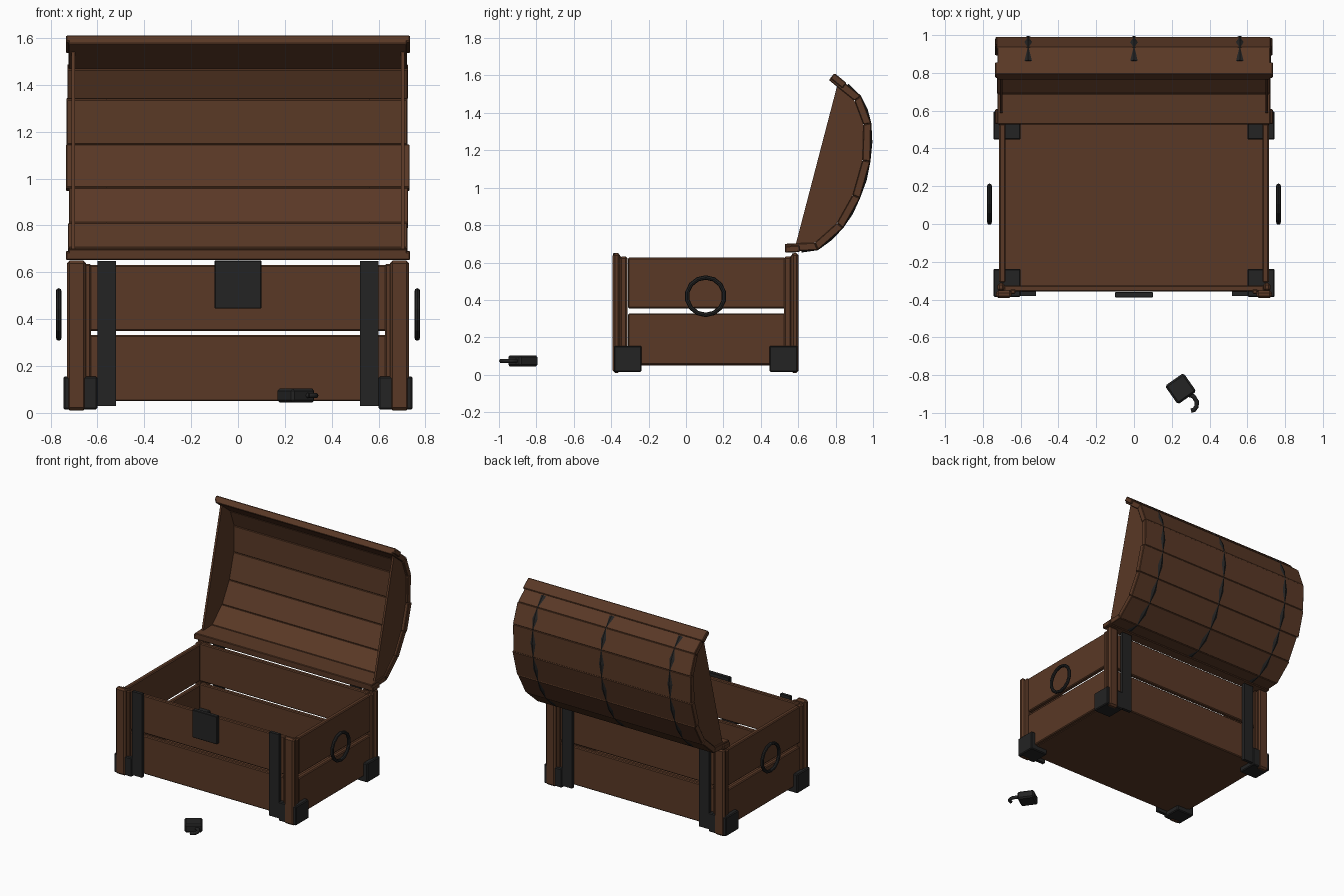
import bpy, bmesh, math, random
from mathutils import Vector, Matrix

random.seed(4)
if "Cube" in bpy.data.objects:
    bpy.data.objects.remove(bpy.data.objects["Cube"])


def material(name, rgb):
    m = bpy.data.materials.new(name)
    m.use_nodes = True
    m.diffuse_color = (*rgb, 1)
    m.node_tree.nodes["Principled BSDF"].inputs["Base Color"].default_value = (*rgb, 1)
    return m


WOOD = material("brown wood", (0.1, 0.04, 0.019))
IRON = material("dark iron", (0.017, 0.017, 0.017))


def finish(name, bm, mat, bevel=0.0):
    if bevel:
        bmesh.ops.bevel(bm, geom=bm.edges[:], offset=bevel, segments=1, affect='EDGES')
    bmesh.ops.recalc_face_normals(bm, faces=bm.faces[:])
    mesh = bpy.data.meshes.new(name)
    bm.to_mesh(mesh)
    bm.free()
    mesh.materials.append(mat)
    ob = bpy.data.objects.new(name, mesh)
    bpy.context.collection.objects.link(ob)
    return ob


def box(name, xs, ys, zs, mat, bevel=0.006):
    bm = bmesh.new()
    lo, hi = Vector((xs[0], ys[0], zs[0])), Vector((xs[1], ys[1], zs[1]))
    size = hi - lo
    mtx = Matrix.Translation((lo + hi) / 2) @ Matrix.Diagonal((*size, 1))
    bmesh.ops.create_cube(bm, size=1, matrix=mtx)
    return finish(name, bm, mat, bevel)


def loft(name, rings, mat, bevel=0.0):
    """Skin matching closed rings of points and cap both ends."""
    bm = bmesh.new()
    vs = [[bm.verts.new(p) for p in ring] for ring in rings]
    n = len(vs[0])
    for a, b in zip(vs, vs[1:]):
        for i in range(n):
            bm.faces.new((a[i], a[(i + 1) % n], b[(i + 1) % n], b[i]))
    bm.faces.new(vs[0])
    bm.faces.new(vs[-1])
    return finish(name, bm, mat, bevel)


def sides(pair, s):
    return tuple(sorted((pair[0] * s, pair[1] * s)))


def depth(pair, s):
    """Mirror a y range between the front (-1) and back (1) of the chest."""
    return tuple(sorted((MID + s * pair[0], MID + s * pair[1])))


MID = 0.105
TAG = {-1: "right", 1: "left"}
END = {-1: "front", 1: "back"}

# Floor and plank walls
box("floor", (-0.69, 0.69), (-0.35, 0.56), (0.05, 0.075), WOOD, 0)
for row, zs in (("lower", (0.05, 0.332)), ("upper", (0.35, 0.63))):
    for s in (-1, 1):
        box(f"{END[s]}_{row}_plank", (-0.69, 0.69), depth((0.43, 0.462), s), zs, WOOD)
        box(f"{TAG[s]}_{row}_plank", sides((0.68, 0.714), s), (-0.31, 0.53),
            (zs[0] + 0.005, zs[1] - 0.004), WOOD)

# Corner posts with metal feet, and straps
for s in (-1, 1):
    for e in (-1, 1):
        tag = f"{END[e]}_{TAG[s]}"
        box(f"{tag}_post_board", sides((0.648, 0.73), s), depth((0.457, 0.497), e),
            (0.01, 0.65), WOOD, 0.012)
        box(f"{tag}_post_edge", sides((0.627, 0.655), s), depth((0.45, 0.475), e),
            (0.025, 0.635), WOOD)
        box(f"{tag}_post_side", sides((0.685, 0.722), s), depth((0.418, 0.46), e),
            (0.025, 0.632), WOOD, 0.01)
        box(f"{tag}_corner_foot", sides((0.6, 0.745), s), depth((0.342, 0.491), e),
            (0.015, 0.155), IRON)
        box(f"{tag}_strap", sides((0.52, 0.6), s), depth((0.462, 0.485), e),
            (0.03, 0.648), IRON, 0)
    # Ring handles
    bpy.ops.mesh.primitive_torus_add(major_segments=14, minor_segments=8, major_radius=0.1,
                                     minor_radius=0.012, location=(0.765 * s, MID, 0.42),
                                     rotation=(0, math.pi / 2, 0))
    ring = bpy.context.object
    ring.name = f"{TAG[s]}_ring_handle"
    ring.data.materials.append(IRON)

box("lock_plate", (-0.1, 0.1), (-0.39, -0.36), (0.445, 0.65), IRON, 0.003)

# Open lid: profile in (y, z), running from the hinge lip to the free lip
outer = [Vector(p) for p in ((0.53, 0.658), (0.705, 0.667), (0.84, 0.785), (0.93, 0.945),
                             (0.985, 1.14), (0.99, 1.345), (0.935, 1.49), (0.79, 1.608))]


def inward(a, b):
    d = (b - a).normalized()
    return Vector((-d.y, d.x))


normals = [inward(a, b) for a, b in zip(outer, outer[1:])]
corner = [(a + b).normalized() for a, b in zip([normals[0]] + normals, normals + [normals[-1]])]
inner = [p + n * 0.042 for p, n in zip(outer, corner)]


def at_x(x, pts):
    return [(x, p.x, p.y) for p in pts]


for i in range(len(outer) - 1):
    section = [outer[i], outer[i + 1], inner[i + 1], inner[i]]
    left, right = (0.728 + random.uniform(-0.008, 0.008) for _ in range(2))
    loft(f"lid_plank_{i + 1}", [at_x(-left, section), at_x(right, section)], WOOD, 0.004)

# Raised trim on both lid lips
for name, a, b, n in (("hinge_lip_trim", outer[0], outer[1], normals[0]),
                      ("free_lip_trim", outer[-1], outer[-2], normals[-1])):
    c = a.lerp(b, 0.45)
    section = [a - n * 0.006, c - n * 0.006, c + n * 0.03, a + n * 0.03]
    loft(name, [at_x(-0.735, section), at_x(0.735, section)], WOOD, 0.005)

# Lid end panels
panel = [Vector((0.585, 0.69))] + inner[1:-1] + [Vector((0.812, 1.56))]
for s in (-1, 1):
    loft(f"{TAG[s]}_lid_end", [at_x(0.695 * s, panel), at_x(0.71 * s, panel)], WOOD)

# Lid straps, mostly sunk in the planks and rising at the middle of each one
for name, x in (("right", -0.56), ("middle", 0.0), ("left", 0.56)):
    rings = []
    for i in range(len(outer) - 1):
        stations = [(outer[i].lerp(outer[i + 1], 0.5), normals[i], 0.011)]
        if i < len(outer) - 2:
            stations.append((outer[i + 1], corner[i + 1], 0.019))
        for p, n, sink in stations:
            c = p + n * sink
            top, bot = c - n * 0.02, c + n * 0.02
            rings.append([(x - 0.045, c.x, c.y), (x, top.x, top.y),
                          (x + 0.045, c.x, c.y), (x, bot.x, bot.y)])
    loft(f"{name}_lid_strap", rings, IRON)

# Padlock lying on the ground, with its open shackle
lock = box("padlock_body", (-0.06, 0.06), (-0.06, 0.06), (-0.03, 0.03), IRON, 0.01)
lock.location = (0.247, -0.872, 0.074)
lock.rotation_euler.z = math.radians(35)
curve = bpy.data.curves.new("padlock_shackle", 'CURVE')
curve.dimensions = '3D'
curve.bevel_depth = 0.012
curve.bevel_resolution = 1
curve.use_fill_caps = True
path = [(0.275, -0.9), (0.315, -0.912), (0.332, -0.94), (0.331, -0.967), (0.318, -0.984), (0.302, -0.988)]
spline = curve.splines.new('POLY')
spline.points.add(len(path) - 1)
for pt, (px, py) in zip(spline.points, path):
    pt.co = (px, py, 0.074, 1)
curve.materials.append(IRON)
bpy.context.collection.objects.link(bpy.data.objects.new("padlock_shackle", curve))
